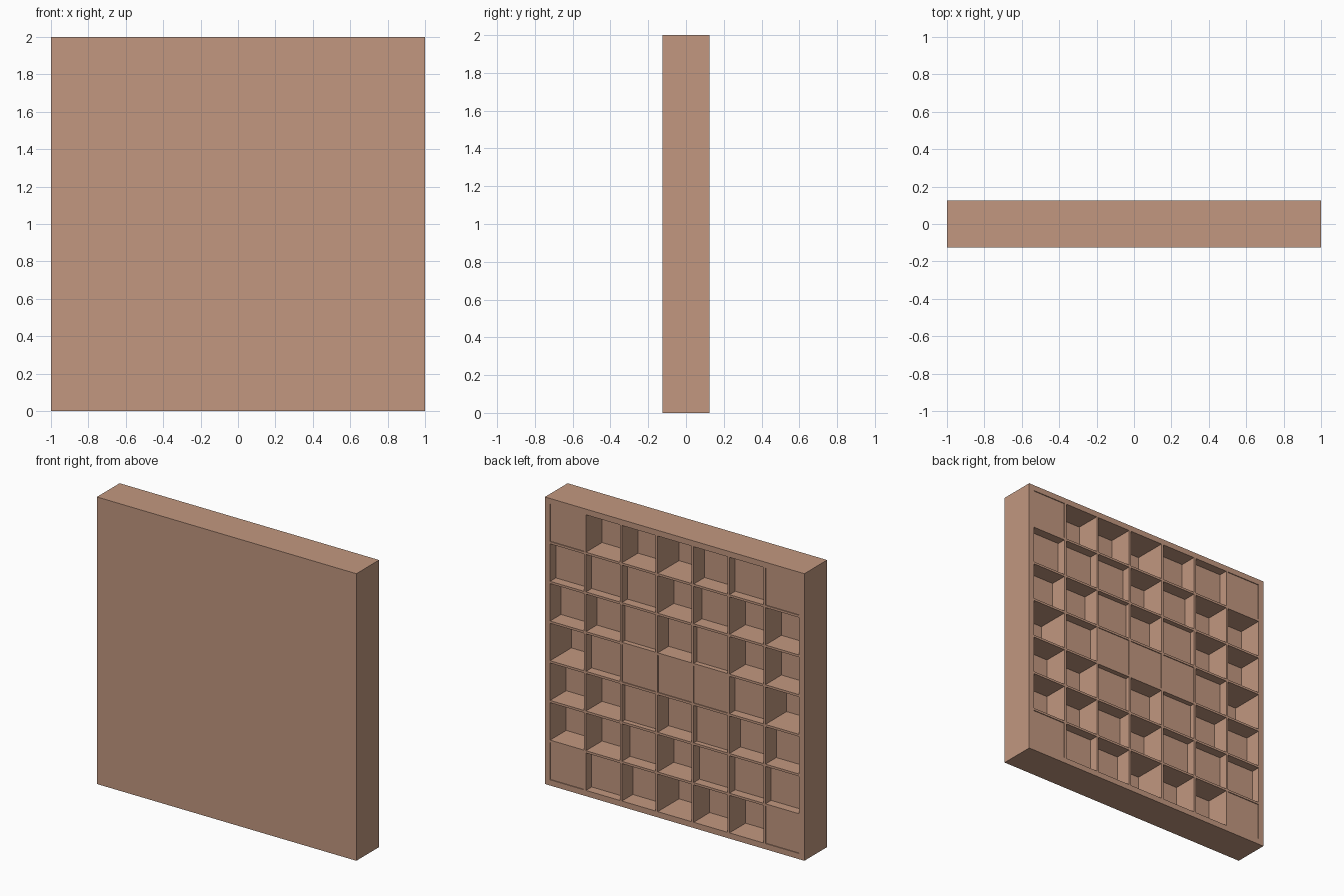
import bpy, bmesh
from mathutils import Vector

if "Cube" in bpy.data.objects:
    bpy.data.objects.remove(bpy.data.objects["Cube"])

N = 7
HALF_Y = 0.125
RIM, WALL = 0.04, 0.016
CELL = (2 - 2 * RIM - (N - 1) * WALL) / N
PITCH = CELL + WALL
# well depth levels seen from the back (left = +x, top row first)
LEVELS = ["0668420",
          "2226366",
          "4414166",
          "8200028",
          "6614144",
          "6636222",
          "0248660"]

paint = bpy.data.materials.new("tan_brown")
paint.diffuse_color = (0.54, 0.312, 0.215, 1)
paint.use_nodes = True
paint.node_tree.nodes["Principled BSDF"].inputs["Base Color"].default_value = paint.diffuse_color

# solid panel
bm = bmesh.new()
bmesh.ops.create_cube(bm, size=1)
for v in bm.verts:
    v.co = Vector((v.co.x * 2, v.co.y * 2 * HALF_Y, v.co.z * 2 + 1))
bm.normal_update()


def back_faces():
    return [f for f in bm.faces if f.normal.y > 0.9]


# score the back with rim and divider lines
for axis, low in ((Vector((1, 0, 0)), -1), (Vector((0, 0, 1)), 0)):
    for i in range(N):
        start = low + RIM + i * PITCH
        for c in (start, start + CELL):
            faces = back_faces()
            edges = {e for f in faces for e in f.edges}
            verts = {v for f in faces for v in f.verts}
            bmesh.ops.bisect_plane(bm, geom=list(verts) + list(edges) + faces,
                                   dist=1e-6, plane_co=axis * c, plane_no=axis)
            bm.normal_update()

# sink each cell to its own depth
wells = []
for f in back_faces():
    c = f.calc_center_median()
    col, row = (1 - RIM - c.x) / PITCH, (2 - RIM - c.z) / PITCH
    if all(0 < t < N and t % 1 < CELL / PITCH for t in (col, row)):
        wells.append((f, int(LEVELS[int(row)][int(col)])))
for f, level in wells:
    new = bmesh.ops.extrude_discrete_faces(bm, faces=[f])["faces"][0]
    for v in new.verts:
        v.co.y -= 0.006 + 0.0285 * level

bmesh.ops.recalc_face_normals(bm, faces=bm.faces)
mesh = bpy.data.meshes.new("diffuser_panel")
bm.to_mesh(mesh)
bm.free()
mesh.materials.append(paint)
bpy.context.collection.objects.link(bpy.data.objects.new("diffuser_panel", mesh))
